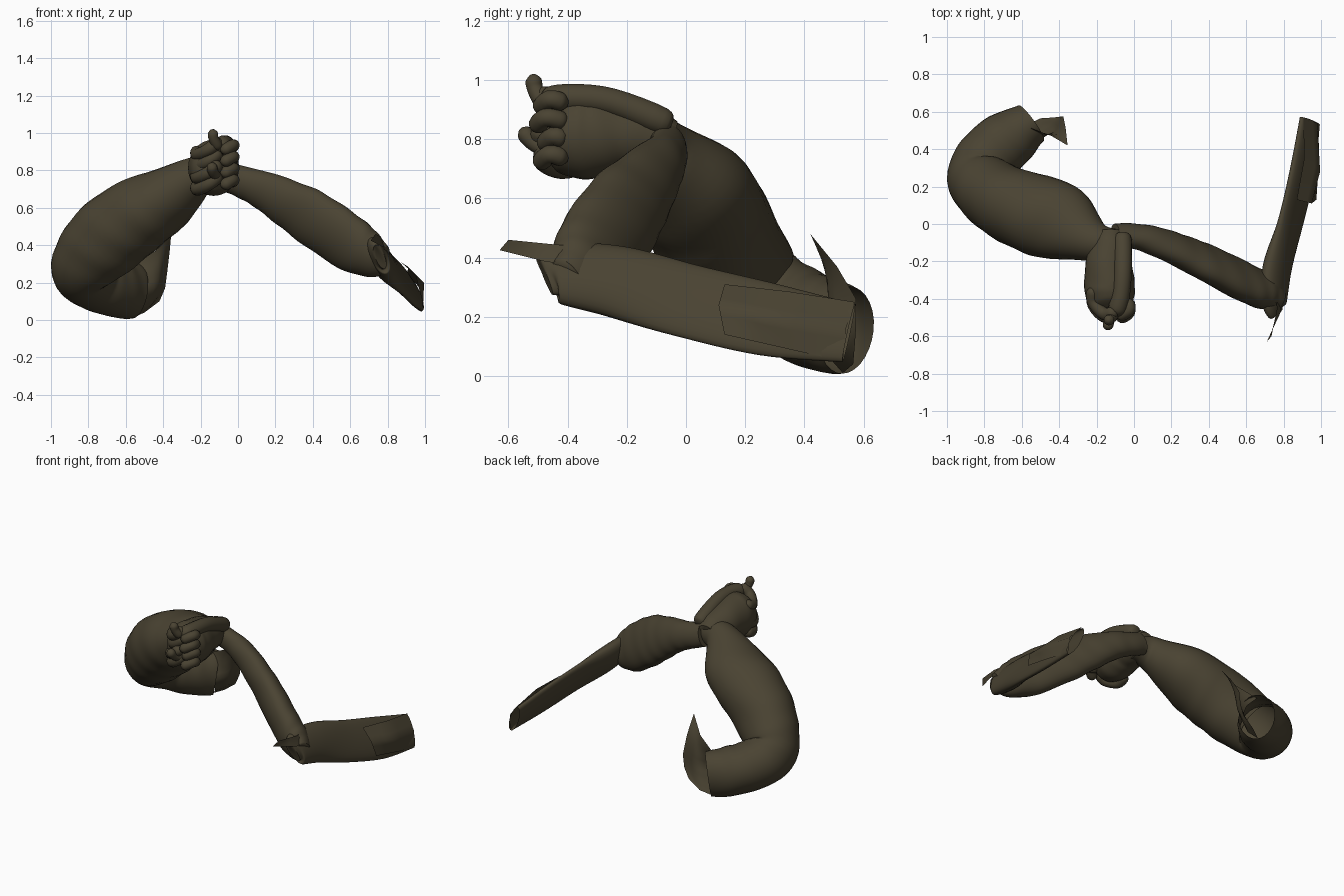
import bpy, bmesh, math
from mathutils import Vector

cube = bpy.data.objects.get("Cube")
if cube:
    bpy.data.objects.remove(cube, do_unlink=True)

cloth = bpy.data.materials.new("dark_olive")
cloth.use_nodes = True
COLOR = (0.068, 0.056, 0.032, 1)
cloth.diffuse_color = COLOR
bsdf = cloth.node_tree.nodes["Principled BSDF"]
bsdf.inputs["Base Color"].default_value = COLOR
bsdf.inputs["Roughness"].default_value = 0.9


def finish(name, bm, angle=60):
    bmesh.ops.recalc_face_normals(bm, faces=bm.faces)
    me = bpy.data.meshes.new(name)
    bm.to_mesh(me)
    bm.free()
    me.materials.append(cloth)
    ob = bpy.data.objects.new(name, me)
    bpy.context.collection.objects.link(ob)
    bpy.ops.object.select_all(action="DESELECT")
    ob.select_set(True)
    bpy.context.view_layer.objects.active = ob
    bpy.ops.object.shade_smooth_by_angle(angle=math.radians(angle))
    return ob


def spline(stations, steps):
    """Catmull-Rom through stations of (x, y, z, half_width, half_height)."""
    pts = [stations[0]] + list(stations) + [stations[-1]]
    out = []
    for i in range(1, len(pts) - 2):
        for s in range(steps):
            t = s / steps
            out.append([0.5 * (2 * b + (c - a) * t + (2*a - 5*b + 4*c - d) * t * t
                               + (3*b - a - 3*c + d) * t ** 3)
                        for a, b, c, d in zip(*pts[i - 1:i + 3])])
    out.append(list(stations[-1]))
    return out


def loft(name, stations, up=(0, 0, 1), sides=28, steps=8, fold=0.0, cap_end=True):
    """Elliptical tube along a smooth path, with optional cloth folds."""
    path = spline(stations, steps)
    bm = bmesh.new()
    rings = []
    for i, p in enumerate(path):
        a, b = path[max(i - 1, 0)], path[min(i + 1, len(path) - 1)]
        tangent = (Vector(b[:3]) - Vector(a[:3])).normalized()
        side = tangent.cross(Vector(up)).normalized()
        top = side.cross(tangent)
        ring = []
        for k in range(sides):
            ang = math.tau * k / sides
            r = 1 + fold * math.sin(i * 0.8 + 3 * math.sin(ang + i * 0.1))
            ring.append(bm.verts.new(Vector(p[:3]) + side * (p[3] * r * math.cos(ang))
                                     + top * (p[4] * r * math.sin(ang))))
        rings.append(ring)
    for r0, r1 in zip(rings, rings[1:]):
        for k in range(sides):
            n = (k + 1) % sides
            bm.faces.new((r0[k], r0[n], r1[n], r1[k]))
    bm.faces.new(rings[0])
    if cap_end:
        bm.faces.new(rings[-1])
    return finish(name, bm)


def sheet(name, rows):
    """Thin torn cloth surface from rows of points."""
    bm = bmesh.new()
    grid = [[bm.verts.new(p) for p in row] for row in rows]
    for r0, r1 in zip(grid, grid[1:]):
        for k in range(len(r0) - 1):
            bm.faces.new((r0[k], r0[k + 1], r1[k + 1], r1[k]))
    bmesh.ops.subdivide_edges(bm, edges=bm.edges, cuts=2, use_grid_fill=True, smooth=0.3)
    return finish(name, bm)


def finger(name, points, r, up=(0, 0, 1)):
    """Rounded finger with short tapers at both ends."""
    st = [(*p, r, r) for p in points]
    first, last = Vector(points[0]), Vector(points[-1])
    d0 = (first - Vector(points[1])).normalized() * r * 0.7
    d1 = (last - Vector(points[-2])).normalized() * r * 0.7
    st = [(*(first + d0), r * 0.35, r * 0.35)] + st + [(*(last + d1), r * 0.35, r * 0.35)]
    return loft(name, st, up, sides=14, steps=4)


# Right arm: forearm, bent elbow and open upper sleeve
loft("right_arm", [
    (-0.10, -0.11, 0.79, 0.08, 0.09),
    (-0.22, -0.09, 0.765, 0.115, 0.11),
    (-0.40, 0.01, 0.64, 0.21, 0.175),
    (-0.58, 0.07, 0.53, 0.21, 0.21),
    (-0.74, 0.15, 0.40, 0.19, 0.21),
    (-0.835, 0.25, 0.28, 0.165, 0.175),
    (-0.77, 0.37, 0.215, 0.165, 0.16),
    (-0.66, 0.46, 0.175, 0.155, 0.16),
    (-0.55, 0.54, 0.155, 0.115, 0.15),
], fold=0.012, cap_end=False)

# Torn flap rising from the inner rim of the right sleeve
sheet("right_sleeve_flap", [
    [(-0.57, 0.53, 0.01), (-0.52, 0.49, 0.055), (-0.495, 0.455, 0.155),
     (-0.52, 0.48, 0.25), (-0.57, 0.52, 0.305)],
    [(-0.50, 0.565, 0.04), (-0.455, 0.53, 0.09), (-0.425, 0.50, 0.18),
     (-0.425, 0.48, 0.28), (-0.44, 0.47, 0.37)],
    [(-0.42, 0.57, 0.10), (-0.39, 0.575, 0.17), (-0.378, 0.575, 0.26),
     (-0.365, 0.51, 0.37), (-0.355, 0.42, 0.48)],
])

# Left forearm, flattened cloth leaning forward at its top edge
loft("left_forearm", [
    (-0.10, -0.06, 0.78, 0.06, 0.08),
    (0.00, -0.065, 0.745, 0.065, 0.085),
    (0.12, -0.095, 0.70, 0.075, 0.105),
    (0.27, -0.155, 0.62, 0.082, 0.14),
    (0.42, -0.225, 0.53, 0.09, 0.165),
    (0.60, -0.315, 0.41, 0.095, 0.16),
    (0.71, -0.365, 0.345, 0.09, 0.125),
    (0.78, -0.40, 0.315, 0.055, 0.085),
], up=(0, -0.35, 1), fold=0.015)

# Left upper sleeve: flat open tube running backward
SLANT = (-0.43, 0, 0.9)
loft("left_upper_sleeve", [
    (0.76, -0.475, 0.335, 0.025, 0.07),
    (0.75, -0.42, 0.345, 0.05, 0.11),
    (0.765, -0.24, 0.32, 0.06, 0.13),
    (0.835, 0.0, 0.255, 0.038, 0.135),
    (0.90, 0.28, 0.19, 0.036, 0.135),
    (0.94, 0.55, 0.145, 0.032, 0.11),
], up=SLANT, cap_end=False)

sheet("left_sleeve_panel", [
    [(0.87, 0.13, 0.31), (0.95, 0.11, 0.24), (0.975, 0.13, 0.14)],
    [(0.91, 0.35, 0.285), (0.995, 0.28, 0.20), (0.99, 0.35, 0.09)],
    [(0.905, 0.57, 0.25), (0.98, 0.54, 0.16), (0.985, 0.53, 0.05)],
])
sheet("left_elbow_spike", [
    [(0.71, -0.63, 0.425), (0.735, -0.60, 0.46)],
    [(0.785, -0.47, 0.385), (0.765, -0.45, 0.445)],
    [(0.785, -0.30, 0.375), (0.735, -0.26, 0.43)],
])

# Clasped hand
loft("palm", [
    (-0.13, -0.04, 0.79, 0.07, 0.07),
    (-0.13, -0.10, 0.80, 0.10, 0.10),
    (-0.135, -0.22, 0.815, 0.125, 0.125),
    (-0.13, -0.34, 0.815, 0.135, 0.15),
    (-0.125, -0.42, 0.83, 0.12, 0.13),
    (-0.12, -0.46, 0.84, 0.07, 0.08),
], fold=0.01)

# Interlaced fingers, each dipping a little across the knuckles
for i in range(4):
    z = 0.92 - i * 0.062
    y = 0.015 * math.sin(i * 2.1)
    finger(f"curled_finger_{i + 1}", [
        (-0.22, -0.36, z - 0.02), (-0.215, -0.42 + y, z - 0.035),
        (-0.16, -0.48 + y, z - 0.01), (-0.11, -0.475 + y, z + 0.03)], 0.034)
    finger(f"crossed_finger_{i + 1}", [
        (-0.03, -0.42, z + 0.005), (-0.025, -0.46 - y, z + 0.015),
        (-0.07, -0.49 - y, z - 0.01)], 0.031)
finger("thumb", [(-0.06, -0.08, 0.86), (-0.06, -0.25, 0.925),
                 (-0.07, -0.38, 0.94), (-0.09, -0.46, 0.93)], 0.048)
finger("raised_fingertip", [(-0.11, -0.49, 0.93), (-0.13, -0.51, 0.97),
                            (-0.135, -0.515, 1.0)], 0.027, up=(1, 0, 0))
finger("lower_fingertip", [(-0.10, -0.44, 0.75), (-0.13, -0.51, 0.785),
                           (-0.14, -0.545, 0.82)], 0.028, up=(1, 0, 0))
